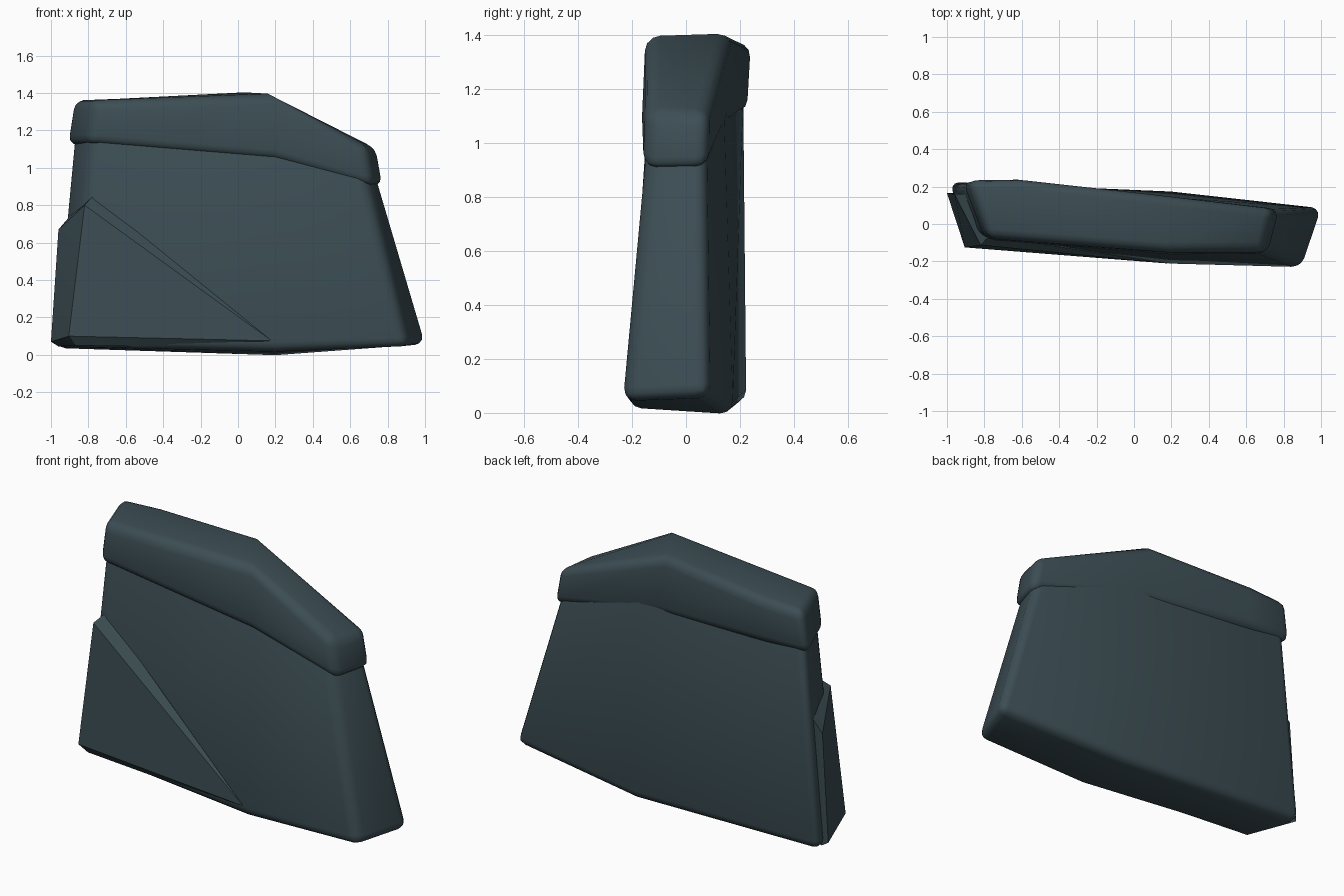
import bpy, bmesh, math
from mathutils import Vector

if "Cube" in bpy.data.objects:
    bpy.data.objects.remove(bpy.data.objects["Cube"])

slate = bpy.data.materials.new("dark slate")
slate.diffuse_color = (0.045, 0.075, 0.088, 1)
slate.use_nodes = True
slate.node_tree.nodes["Principled BSDF"].inputs["Base Color"].default_value = slate.diffuse_color


def finish(name, bm, bevel=0.0, smooth=45):
    bmesh.ops.recalc_face_normals(bm, faces=bm.faces)
    mesh = bpy.data.meshes.new(name)
    bm.to_mesh(mesh)
    bm.free()
    obj = bpy.data.objects.new(name, mesh)
    bpy.context.collection.objects.link(obj)
    mesh.materials.append(slate)
    bpy.ops.object.select_all(action='DESELECT')
    obj.select_set(True)
    bpy.context.view_layer.objects.active = obj
    if bevel:
        mod = obj.modifiers.new("soft edges", 'BEVEL')
        mod.width = bevel
        mod.segments = 3
        mod.limit_method = 'ANGLE'
        mod.angle_limit = math.radians(42)
        bpy.ops.object.modifier_apply(modifier=mod.name)
    bpy.ops.object.shade_smooth_by_angle(angle=math.radians(smooth))
    return obj


def loft(name, low, high, ends, bevel):
    """Join two rings of corners, closing both ends with the listed faces."""
    bm = bmesh.new()
    a = [bm.verts.new(p) for p in low]
    b = [bm.verts.new(p) for p in high]
    n = len(a)
    for i in range(n):
        j = (i + 1) % n
        bm.faces.new((a[i], a[j], b[j], b[i]))
    for ring in (a, b):
        for f in ends:
            bm.faces.new([ring[i] for i in f])
    return finish(name, bm, bevel)


# Main slab: front left, front middle, front right, back right, back middle, back left
loft("slab_body",
     [(-0.89, -0.095, 0.045), (0.2, -0.215, 0.02), (0.905, -0.235, 0.045),
      (1.015, 0.085, 0.06), (0.2, 0.175, -0.005), (-0.99, 0.225, 0.035)],
     [(-0.78, -0.06, 1.22), (0.2, -0.14, 1.14), (0.68, -0.145, 0.98),
      (0.74, 0.07, 0.98), (0.2, 0.14, 1.14), (-0.88, 0.215, 1.22)],
     [(0, 1, 4, 5), (1, 2, 3, 4)], 0.05)

# Overhanging cap with a sloping right shoulder
loft("slab_cap",
     [(-0.80, -0.085, 1.13), (0.2, -0.165, 1.045), (0.72, -0.16, 0.895),
      (0.785, 0.08, 0.90), (0.1, 0.15, 1.06), (-0.62, 0.225, 1.11), (-0.925, 0.225, 1.12)],
     [(-0.78, -0.075, 1.36), (0.19, -0.15, 1.395), (0.69, -0.15, 1.11),
      (0.745, 0.08, 1.11), (0.0, 0.17, 1.405), (-0.62, 0.24, 1.37), (-0.885, 0.235, 1.36)],
     [(0, 1, 4, 5), (1, 2, 3, 4), (0, 5, 6)], 0.05)

# Raised layer on the lower left, split off along a diagonal crack
bm = bmesh.new()
for p in [(-0.82, -0.113, 0.80), (-0.775, -0.065, 0.85),      # top corner
          (-0.96, 0.16, 0.67), (-0.90, 0.16, 0.74),           # left rear top
          (-0.905, -0.125, 0.10), (-0.87, -0.09, 0.05),       # front foot
          (-1.0, 0.165, 0.07), (-0.96, 0.165, 0.045),         # rear foot
          (0.18, -0.211, 0.075), (0.16, -0.17, 0.035)]:       # crack end
    bm.verts.new(p)
hull = bmesh.ops.convex_hull(bm, input=bm.verts)
loose = [v for v in bm.verts if not v.link_faces]
bmesh.ops.delete(bm, geom=loose, context='VERTS')
finish("cracked_layer", bm, 0, 25)
